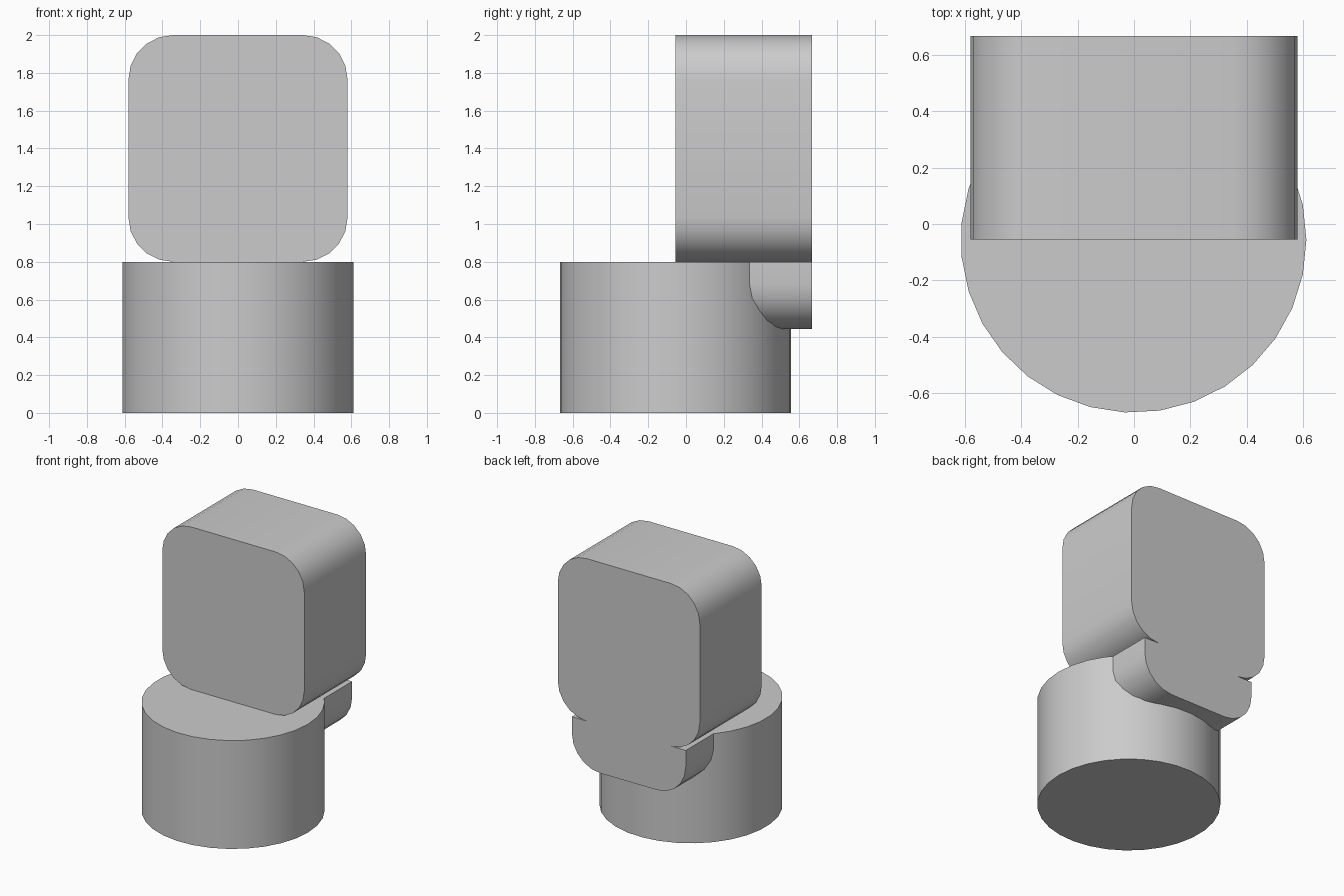
import bpy
import bmesh
from math import cos, sin, pi, radians

default = bpy.data.objects.get("Cube")
if default:
    bpy.data.objects.remove(default, do_unlink=True)

grey = bpy.data.materials.new("plain_grey")
grey.use_nodes = True
grey.diffuse_color = (0.6, 0.6, 0.6, 1)
grey.node_tree.nodes["Principled BSDF"].inputs["Base Color"].default_value = (0.6, 0.6, 0.6, 1)

RADIUS = 0.235
CORNER_STEPS = 5


def corner(cx, cz, start):
    """Quarter arc in the xz plane, turning from the start angle."""
    angles = [start + pi / 2 * i / CORNER_STEPS for i in range(CORNER_STEPS + 1)]
    return [(cx + RADIUS * cos(a), cz + RADIUS * sin(a)) for a in angles]


def extrude_profile(name, points, direction):
    """Cap a closed outline, extrude it along a direction, shade it smooth."""
    bm = bmesh.new()
    cap = bm.faces.new([bm.verts.new(p) for p in points])
    side = bmesh.ops.extrude_face_region(bm, geom=[cap], use_keep_orig=True)
    moved = [v for v in side["geom"] if isinstance(v, bmesh.types.BMVert)]
    bmesh.ops.translate(bm, verts=moved, vec=direction)
    bmesh.ops.recalc_face_normals(bm, faces=bm.faces)
    mesh = bpy.data.meshes.new(name)
    bm.to_mesh(mesh)
    bm.free()
    mesh.materials.append(grey)
    obj = bpy.data.objects.new(name, mesh)
    bpy.context.collection.objects.link(obj)
    bpy.ops.object.select_all(action="DESELECT")
    obj.select_set(True)
    bpy.context.view_layer.objects.active = obj
    bpy.ops.object.shade_smooth_by_angle(angle=radians(30))
    return obj


def block(name, half, bottom, top, front, back, round_top):
    """Block with rounded lower corners, and rounded upper ones if asked."""
    inner = half - RADIUS
    low = bottom + RADIUS
    outline = corner(-inner, low, pi) + corner(inner, low, 1.5 * pi)
    if round_top:
        high = top - RADIUS
        outline += corner(inner, high, 0) + corner(-inner, high, pi / 2)
    else:
        outline += [(half, top), (-half, top)]
    extrude_profile(name, [(x, front, z) for x, z in outline], (0, back - front, 0))


# Round pedestal
SIDES = 31
base_r = 0.613
ring = [(base_r * cos(2 * pi * i / SIDES) - 0.0015,
         base_r * sin(2 * pi * i / SIDES) - 0.056, 0) for i in range(SIDES)]
extrude_profile("round_base", ring, (0, 0, 0.8))

# Large rounded block on top, and the smaller one set into the rear of the base
block("upper_block", 0.58, 0.8, 2.0, -0.055, 0.667, True)
block("rear_lower_block", 0.465, 0.445, 0.8, 0.2, 0.667, False)
